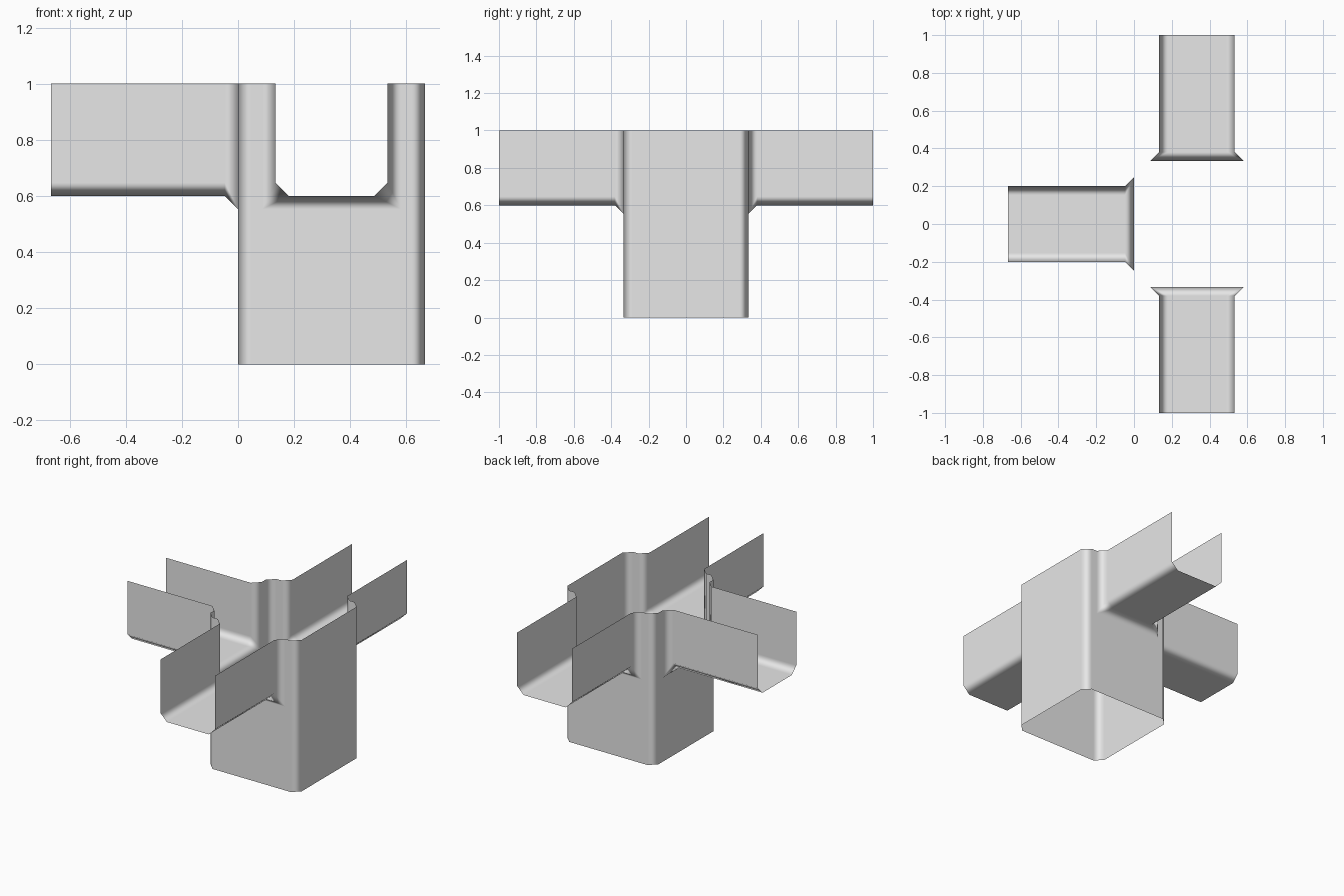
import bpy
import bmesh
from mathutils import Vector

cube = bpy.data.objects.get("Cube")
if cube:
    bpy.data.objects.remove(cube)

HALF = 1 / 3          # half width of the square shaft
CH = 0.047            # chamfer width
GUT, FLOOR, TOP = 0.2, 0.6, 1.0   # gutter half width, floor height, rim height
CENTRE = Vector((HALF, 0, 0))
UP = Vector((0, 0, 1))

grey = bpy.data.materials.new("light_grey")
grey.use_nodes = True
colour = (0.8, 0.8, 0.8, 1)
grey.diffuse_color = colour
grey.node_tree.nodes["Principled BSDF"].inputs["Base Color"].default_value = colour

bm = bmesh.new()


def face(points):
    """Add a face, dropping repeated corners."""
    unique = [p for i, p in enumerate(points) if (p - points[i - 1]).length > 1e-5]
    bm.faces.new([bm.verts.new(p) for p in unique])


def frame(out):
    """Map (sideways, height, distance) to space for a wall facing out."""
    side = UP.cross(out)
    return lambda u, z, d: CENTRE + side * u + UP * z + out * d


def skin(place, near, near_d, far, far_d):
    """Join two open U-shaped sections with a strip of faces."""
    a = [place(u, z, near_d) for u, z in near]
    b = [place(u, z, far_d) for u, z in far]
    for i in range(len(a) - 1):
        face([a[i], a[i + 1], b[i + 1], b[i]])


def mirrored(left):
    return left + [(-u, z) for u, z in reversed(left)]


# U section of the gutter, and the wider opening where it flares into the wall
edge = HALF - CH
wide, low = GUT + CH, FLOOR - CH
gutter = mirrored([(-GUT, TOP), (-GUT, FLOOR + CH), (-GUT + CH, FLOOR)])
opening = mirrored([(-wide, TOP), (-wide, low), (-wide, low)])

for out, length in (((1, 0, 0), 0), ((0, -1, 0), 1), ((0, 1, 0), 1), ((-1, 0, 0), 2 / 3 + HALF)):
    place = frame(Vector(out))
    # Shaft wall, cut out where a gutter enters
    outline = [(-edge, 0), (edge, 0), (edge, TOP)]
    if length:
        outline += list(reversed(opening))
    outline.append((-edge, TOP))
    face([place(u, z, HALF) for u, z in outline])
    # Chamfered shaft corner beside this wall
    face([place(edge, 0, HALF), place(HALF, 0, edge),
          place(HALF, TOP, edge), place(edge, TOP, HALF)])
    # Flared joint and open gutter
    if length:
        skin(place, opening, HALF, gutter, HALF + CH)
        skin(place, gutter, HALF + CH, gutter, length)

bmesh.ops.remove_doubles(bm, verts=bm.verts, dist=1e-4)
for f in bm.faces:
    f.smooth = True

mesh = bpy.data.meshes.new("gutter_junction")
bm.to_mesh(mesh)
bm.free()
mesh.materials.append(grey)
junction = bpy.data.objects.new("gutter_junction", mesh)
bpy.context.scene.collection.objects.link(junction)

# Large panels stay flat while the chamfers blend between them
weighted = junction.modifiers.new("panel_normals", "WEIGHTED_NORMAL")
weighted.mode = "FACE_AREA"
weighted.weight = 100
